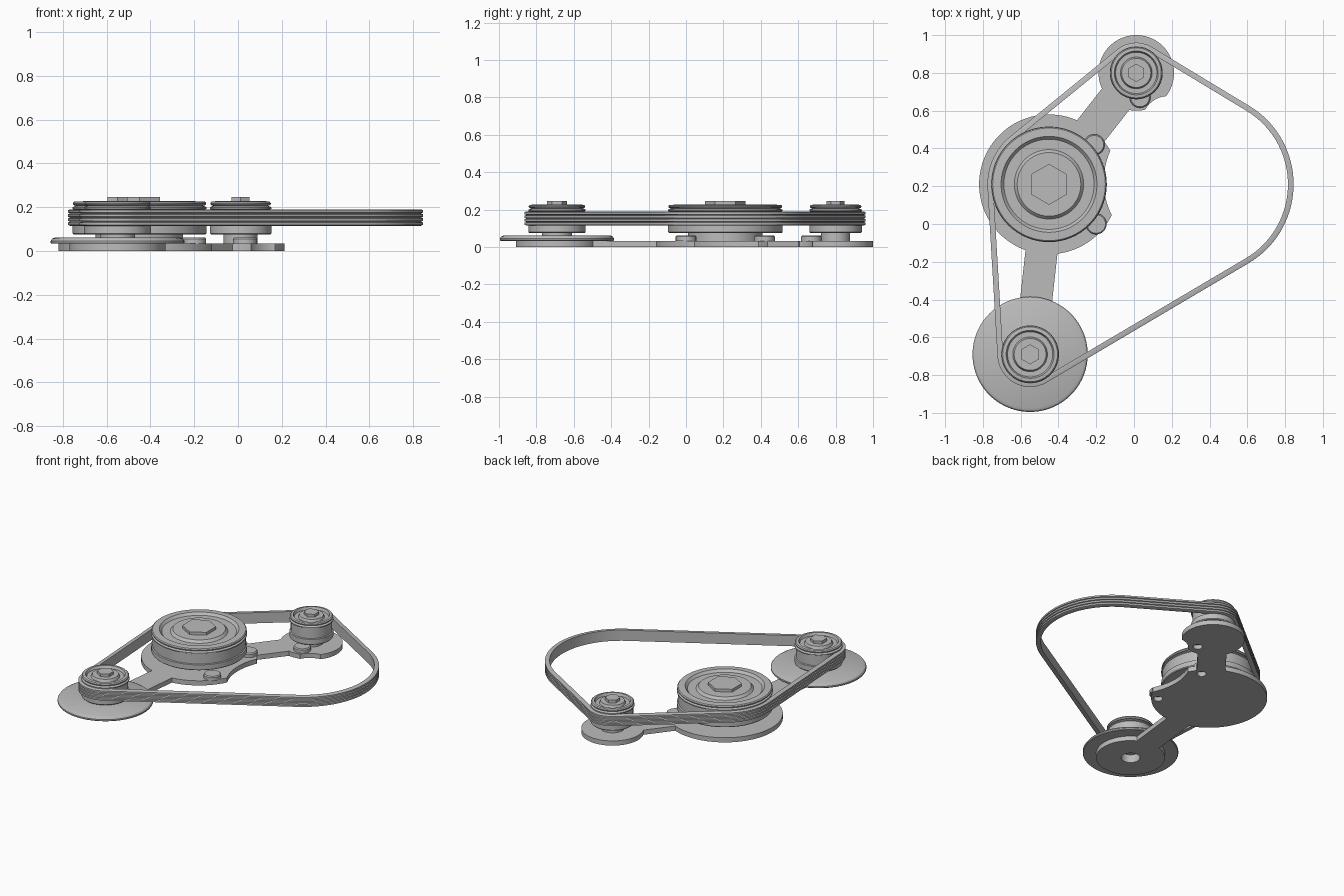
import bpy, bmesh, math
from mathutils import Vector

cube = bpy.data.objects.get("Cube")
if cube:
    bpy.data.objects.remove(cube)

steel = bpy.data.materials.new("grey metal")
steel.use_nodes = True
GREY = (0.5, 0.5, 0.5, 1)
steel.diffuse_color = GREY
steel.node_tree.nodes["Principled BSDF"].inputs["Base Color"].default_value = GREY

# Pulley centres and radii
BIG, TOP, LOW = Vector((-0.45, 0.21)), Vector((0.012, 0.80)), Vector((-0.55, -0.69))
R_BIG, R_TOP, R_LOW = 0.306, 0.14, 0.153
SCREWS = {"upper": (-0.21, 0.42), "lower": (-0.20, 0.0), "tip": (0.032, 0.67)}


def finish(name, bm, smooth=True):
    bmesh.ops.remove_doubles(bm, verts=bm.verts, dist=1e-5)
    bmesh.ops.recalc_face_normals(bm, faces=bm.faces)
    mesh = bpy.data.meshes.new(name)
    bm.to_mesh(mesh)
    bm.free()
    obj = bpy.data.objects.new(name, mesh)
    bpy.context.collection.objects.link(obj)
    mesh.materials.append(steel)
    if smooth:
        shade(obj)
    return obj


def shade(obj):
    bpy.ops.object.select_all(action="DESELECT")
    obj.select_set(True)
    bpy.context.view_layer.objects.active = obj
    bpy.ops.object.shade_smooth_by_angle(angle=math.radians(30))


def lathe(name, profile, at, steps=96):
    """Spin an (r, z) profile around a vertical axis."""
    bm = bmesh.new()
    verts = [bm.verts.new((at[0] + r, at[1], z)) for r, z in profile]
    edges = [bm.edges.new(pair) for pair in zip(verts, verts[1:])]
    bmesh.ops.spin(bm, geom=verts + edges, cent=(at[0], at[1], 0), axis=(0, 0, 1),
                   angle=math.tau, steps=steps, use_duplicate=False)
    return finish(name, bm)


def prism(name, points, z0, z1):
    bm = bmesh.new()
    face = bm.faces.new([bm.verts.new((x, y, z0)) for x, y in points])
    top = bmesh.ops.extrude_face_region(bm, geom=[face])["geom"]
    bmesh.ops.translate(bm, vec=(0, 0, z1 - z0),
                        verts=[v for v in top if isinstance(v, bmesh.types.BMVert)])
    return finish(name, bm, smooth=False)


def ring(at, r, count=96, turn=0.0):
    return [(at[0] + r * math.cos(turn + math.tau * i / count),
             at[1] + r * math.sin(turn + math.tau * i / count)) for i in range(count)]


def boolean(obj, tool, operation):
    mod = obj.modifiers.new("cut", "BOOLEAN")
    mod.operation, mod.solver, mod.object = operation, "EXACT", tool
    bpy.context.view_layer.objects.active = obj
    bpy.ops.object.modifier_apply(modifier=mod.name)
    bpy.data.objects.remove(tool)


# Base plate: three round pads joined by two straight arms
T = 0.033


def arm(a, b, width):
    side = (b - a).normalized().orthogonal() * width / 2
    return [a + side, b + side, b - side, a - side]


plate = prism("base_plate", ring(BIG, 0.37), 0, T)
for outline in (ring(TOP, 0.20), ring(LOW, 0.22), arm(BIG, TOP, 0.184), arm(BIG, LOW, 0.17)):
    boolean(plate, prism("pad", outline, 0, T), "UNION")
# Scalloped notches and bolt holes
cuts = [ring((0.24, 0.225), 0.40), ring((0.18, 0.54), 0.137, 64), ring(LOW, 0.06, 48)]
cuts += [ring(p, 0.03, 32) for p in SCREWS.values()]
for outline in cuts:
    boolean(plate, prism("cutter", outline, -0.1, 0.1), "DIFFERENCE")
shade(plate)

# Screw heads on the plate
for label, at in SCREWS.items():
    lathe(label + "_screw", [(0, T - 0.002), (0.055, T - 0.002), (0.055, 0.055),
                             (0.049, 0.062), (0, 0.062)], at, 40)

# Wide guard disc under the lower pulley, with a blind hole beneath
lathe("guard_disc", [(0, 0.056), (0.06, 0.056), (0.06, T), (0.302, T), (0.305, 0.037),
                     (0.305, 0.046), (0.298, 0.056), (0.285, 0.062), (0, 0.062)], LOW)


# Pulleys with a hub, belt seat, rim lips, recessed face and hexagonal bolt
def pulley(label, at, r, hub, hex_r, floor):
    lathe(label + "_pulley", [
        (0, floor), (hub, floor), (hub, 0.075), (r - 0.005, 0.075), (r, 0.08), (r, 0.115),
        (r - 0.008, 0.118), (r - 0.008, 0.188), (r, 0.192), (r, 0.199), (r - 0.006, 0.203),
        (r - 0.016, 0.206), (r - 0.006, 0.209), (r - 0.002, 0.214), (r - 0.002, 0.219),
        (r - 0.008, 0.225), (r * 0.83, 0.227), (r * 0.78, 0.21),
        (r * 0.6, 0.21), (r * 0.55, 0.227), (0, 0.227)], at)
    prism(label + "_hex_bolt", ring(at, hex_r, 6, math.pi / 2), 0.22, 0.247)


pulley("large", BIG, R_BIG, 0.2, 0.108, T - 0.002)
pulley("upper", TOP, R_TOP, 0.078, 0.048, T - 0.002)
pulley("lower", LOW, R_LOW, 0.08, 0.053, 0.06)


# Belt: counter-clockwise around the pulleys and one free bend at the side
stops = [(LOW, R_LOW), (Vector((0.36, 0.21)), 0.465), (TOP, R_TOP), (BIG, R_BIG)]


def tangent(a, b):
    gap = b[0] - a[0]
    return math.atan2(gap.y, gap.x) - math.acos((a[1] - b[1]) / gap.length)


leave = [tangent(stops[i], stops[(i + 1) % 4]) for i in range(4)]
path = []
for i, (centre, r) in enumerate(stops):
    sweep = (leave[i] - leave[i - 1]) % math.tau
    count = max(6, int(sweep / 0.06))
    for k in range(count + 1):
        a = leave[i - 1] + sweep * k / count
        normal = Vector((math.cos(a), math.sin(a)))
        path.append((centre + normal * r, normal))

# Cross-section as (outward offset, height): flat inside, four ribs outside
Z0, Z1, RIBS = 0.115, 0.19, 4
pitch = (Z1 - Z0) / RIBS
section = [(-0.01, Z1), (-0.01, Z0)]
for i in range(RIBS):
    z = Z0 + pitch * i
    section += [(0.01, z), (0.02, z + pitch * 0.2), (0.02, z + pitch * 0.8)]
section.append((0.01, Z1))
bm = bmesh.new()
loops = [[bm.verts.new((*(p + n * off), z)) for off, z in section] for p, n in path]
for i, loop in enumerate(loops):
    prev = loops[i - 1]
    for k in range(len(section)):
        bm.faces.new((prev[k - 1], prev[k], loop[k], loop[k - 1]))
finish("ribbed_belt", bm)
